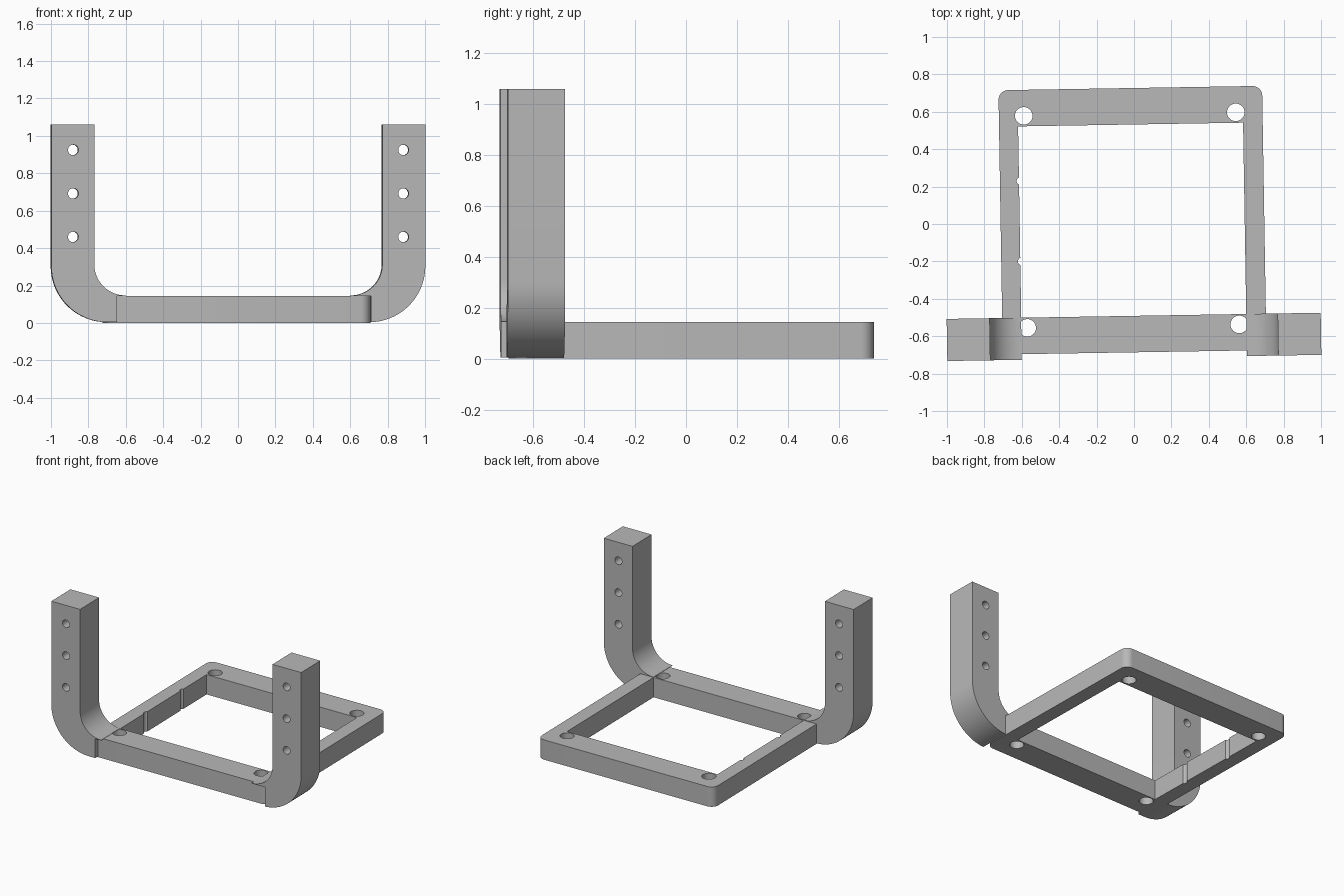
import bpy
import bmesh
from math import cos, sin, pi, radians
from mathutils import Matrix, Vector

cube = bpy.data.objects.get("Cube")
if cube:
    bpy.data.objects.remove(cube, do_unlink=True)

THICK = 0.145          # height of the base frame
TURN = 0.0165          # slight turn of the whole bracket about z

grey = bpy.data.materials.new("plain_grey")
grey.use_nodes = True
grey.diffuse_color = (0.48, 0.48, 0.48, 1)
grey.node_tree.nodes["Principled BSDF"].inputs["Base Color"].default_value = (0.48, 0.48, 0.48, 1)


def arc(cx, cy, rx, ry, start, end, steps):
    """Points along an elliptical arc, angles in degrees."""
    angles = [radians(start + (end - start) * i / steps) for i in range(steps + 1)]
    return [(cx + rx * cos(a), cy + ry * sin(a)) for a in angles]


def prism(name, points, direction):
    """Extrude a closed outline of 3D points."""
    bm = bmesh.new()
    face = bm.faces.new([bm.verts.new(p) for p in points])
    moved = bmesh.ops.extrude_face_region(bm, geom=[face])["geom"]
    bmesh.ops.translate(bm, vec=Vector(direction),
                        verts=[v for v in moved if isinstance(v, bmesh.types.BMVert)])
    bmesh.ops.recalc_face_normals(bm, faces=bm.faces)
    mesh = bpy.data.meshes.new(name)
    bm.to_mesh(mesh)
    bm.free()
    obj = bpy.data.objects.new(name, mesh)
    bpy.context.collection.objects.link(obj)
    return obj


def block(x0, x1, y0, y1, z0, z1):
    pts = [(x0, y0, z0), (x1, y0, z0), (x1, y1, z0), (x0, y1, z0)]
    return prism("cutter", pts, (0, 0, z1 - z0))


def upright_pin(x, y, r):
    pts = [(px, py, -0.1) for px, py in arc(x, y, r, r, 0, 360, 32)[:-1]]
    return prism("cutter", pts, (0, 0, 0.4))


def cross_pin(x, z, r):
    pts = [(px, -1, pz) for px, pz in arc(x, z, r, r, 0, 360, 32)[:-1]]
    return prism("cutter", pts, (0, 1, 0))


def finish(obj, cutters):
    """Cut the openings, then turn, colour and shade the part."""
    bpy.ops.object.select_all(action='DESELECT')
    bpy.context.view_layer.objects.active = obj
    obj.select_set(True)
    for cutter in cutters:
        cutter.hide_render = True
        mod = obj.modifiers.new("cut", 'BOOLEAN')
        mod.operation = 'DIFFERENCE'
        mod.solver = 'EXACT'
        mod.object = cutter
        bpy.ops.object.modifier_apply(modifier=mod.name)
        bpy.data.objects.remove(cutter, do_unlink=True)
    obj.data.transform(Matrix.Rotation(TURN, 4, 'Z'))
    obj.data.materials.clear()
    obj.data.materials.append(grey)
    bpy.ops.object.shade_smooth_by_angle(angle=radians(30))


# Base frame: rounded rectangle with a window, corner holes and two grooves
left, right, front, back, r = -0.713, 0.697, -0.686, 0.727, 0.052
outline = []
for i, (cx, cy) in enumerate([(right - r, back - r), (left + r, back - r),
                              (left + r, front + r), (right - r, front + r)]):
    outline += arc(cx, cy, r, r, 90 * i, 90 * i + 90, 10)
frame = prism("base_frame", [(x, y, 0) for x, y in outline], (0, 0, THICK))

cuts = [block(-0.611, 0.592, -0.491, 0.532, -0.1, 0.3)]
cuts += [upright_pin(-0.013 + sx * 0.567, 0.021 + sy * 0.567, 0.047)
         for sx in (-1, 1) for sy in (-1, 1)]
cuts += [upright_pin(-0.603, y, 0.021) for y in (0.24, -0.19)]
finish(frame, cuts)

# Upright arms: curved at the foot, overlapping the frame's front corners
for name, side, foot in (("right_arm", -1, 0.659), ("left_arm", 1, 0.699)):
    profile = [(0.602, 0.004)]
    profile += arc(0.70, 0.304, 0.30, 0.30, -90, 0, 20)
    profile += [(1.0, 1.06), (0.77, 1.06)]
    profile += arc(0.602, 0.312, 0.168, 0.165, 0, -90, 16)
    points = [(side * x - 0.01, -0.716, z) for x, z in profile]
    arm = prism(name, points, (0, 0.225, 0))
    # clearance below the thin lip that rests on the frame
    inner, outer = sorted((side * 0.5, side * foot))
    cuts = [block(inner, outer, -0.9, -0.3, -0.1, THICK)]
    cuts += [cross_pin(side * 0.883 - 0.01, z, 0.028) for z in (0.46, 0.692, 0.925)]
    finish(arm, cuts)
